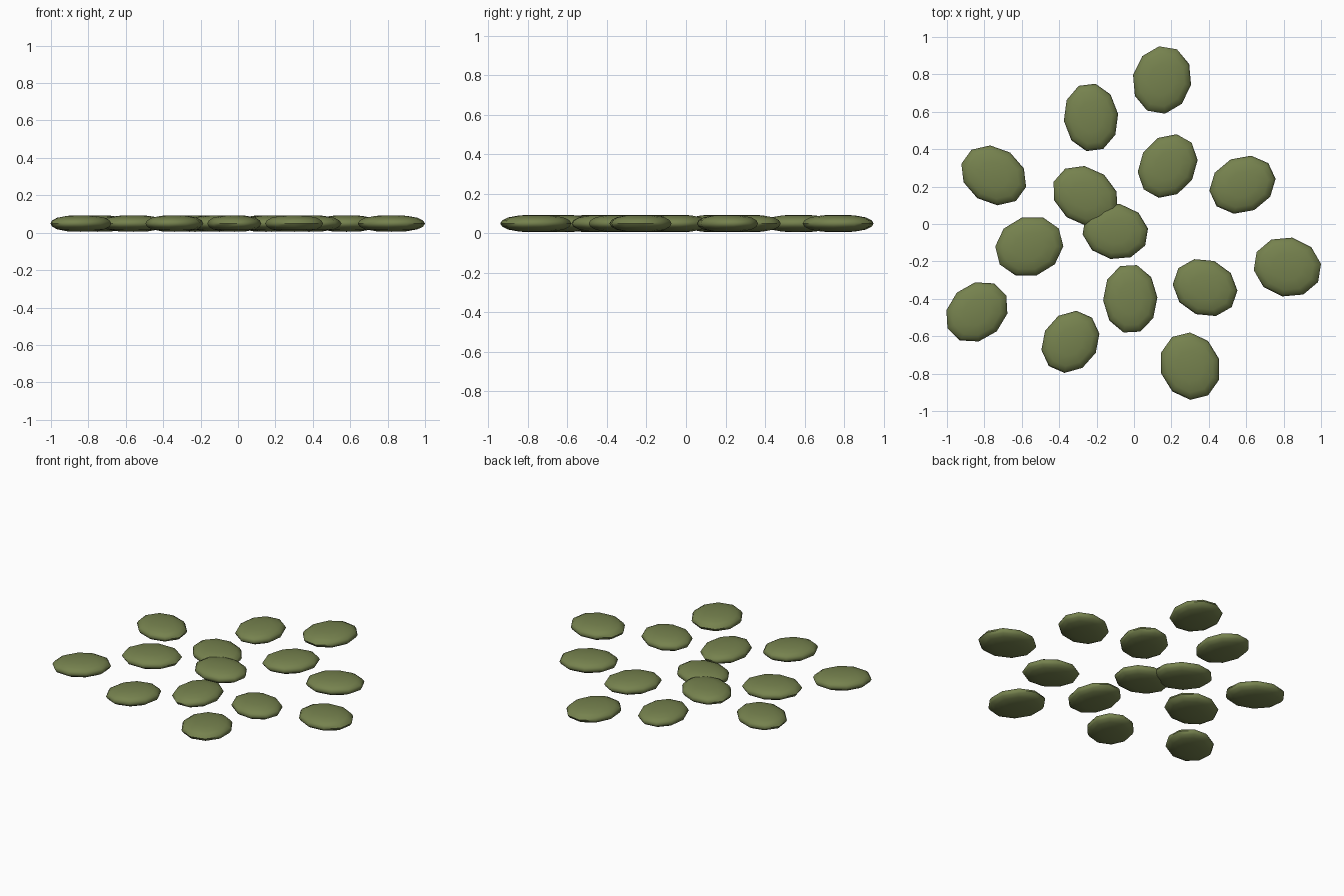
import bpy
import bmesh
from math import cos, sin, pi, radians

default_cube = bpy.data.objects.get("Cube")
if default_cube:
    bpy.data.objects.remove(default_cube, do_unlink=True)

# Single olive green colour
olive = bpy.data.materials.new("olive_green")
olive.use_nodes = True
colour = (0.18, 0.222, 0.076, 1)
olive.diffuse_color = colour
shader = olive.node_tree.nodes["Principled BSDF"]
shader.inputs["Base Color"].default_value = colour
shader.inputs["Roughness"].default_value = 0.8

SIDES = 10
MID_HEIGHT = 0.049
HALF_THICKNESS = 0.044
LONG, SHORT = 0.18, 0.147
# Lens cross-section from the lower dome to the upper dome: radius, height
UPPER = [(1, 0), (0.94, 0.38), (0.78, 0.7), (0.45, 0.94)]
PROFILE = [(r, -h) for r, h in reversed(UPPER[1:])] + UPPER


def oval_outline(half_x, half_y, turn):
    """Turned many-sided oval, fitted to the wanted half width and depth."""
    points = []
    for i in range(SIDES):
        a = 2 * pi * (i + 0.5) / SIDES
        u, v = LONG * cos(a), SHORT * sin(a)
        points.append((u * cos(turn) - v * sin(turn),
                       u * sin(turn) + v * cos(turn)))
    fit_x = half_x / max(abs(p[0]) for p in points)
    fit_y = half_y / max(abs(p[1]) for p in points)
    return [(px * fit_x, py * fit_y) for px, py in points]


def make_lens(name, x, y, half_x, half_y, degrees):
    """Flattened disc with domed top and bottom and a thin rim."""
    outline = oval_outline(half_x, half_y, radians(degrees))
    bm = bmesh.new()
    rings = [[bm.verts.new((px * r, py * r, h * HALF_THICKNESS))
              for px, py in outline] for r, h in PROFILE]
    bottom = bm.verts.new((0, 0, -HALF_THICKNESS))
    top = bm.verts.new((0, 0, HALF_THICKNESS))
    for i in range(SIDES):
        j = (i + 1) % SIDES
        for low, high in zip(rings, rings[1:]):
            bm.faces.new((low[i], low[j], high[j], high[i]))
        bm.faces.new((bottom, rings[0][j], rings[0][i]))
        bm.faces.new((top, rings[-1][i], rings[-1][j]))
    bmesh.ops.recalc_face_normals(bm, faces=bm.faces)
    mesh = bpy.data.meshes.new(name)
    bm.to_mesh(mesh)
    bm.free()
    mesh.materials.append(olive)
    lens = bpy.data.objects.new(name, mesh)
    lens.location = (x, y, MID_HEIGHT)
    bpy.context.collection.objects.link(lens)
    return lens


# Scattered discs: x, y, half width, half depth, turn of the long axis
LAYOUT = [
    (0.15, 0.77, 0.155, 0.18, 80),
    (-0.23, 0.57, 0.145, 0.18, 97),
    (-0.75, 0.26, 0.173, 0.16, 145),
    (-0.26, 0.15, 0.17, 0.16, 140),
    (0.18, 0.31, 0.16, 0.17, 60),
    (0.58, 0.21, 0.177, 0.155, 25),
    (-0.1, -0.04, 0.175, 0.147, 170),
    (-0.56, -0.12, 0.182, 0.155, 15),
    (-0.84, -0.47, 0.163, 0.158, 45),
    (-0.02, -0.4, 0.145, 0.18, 93),
    (0.38, -0.34, 0.173, 0.152, 160),
    (0.82, -0.23, 0.18, 0.157, 170),
    (-0.34, -0.63, 0.155, 0.166, 65),
    (0.3, -0.76, 0.155, 0.18, 105),
]

bpy.ops.object.select_all(action="DESELECT")
for number, placement in enumerate(LAYOUT, start=1):
    lens = make_lens(f"lens_disc_{number}", *placement)
    lens.select_set(True)
    bpy.context.view_layer.objects.active = lens
bpy.ops.object.shade_smooth_by_angle(angle=radians(60))
